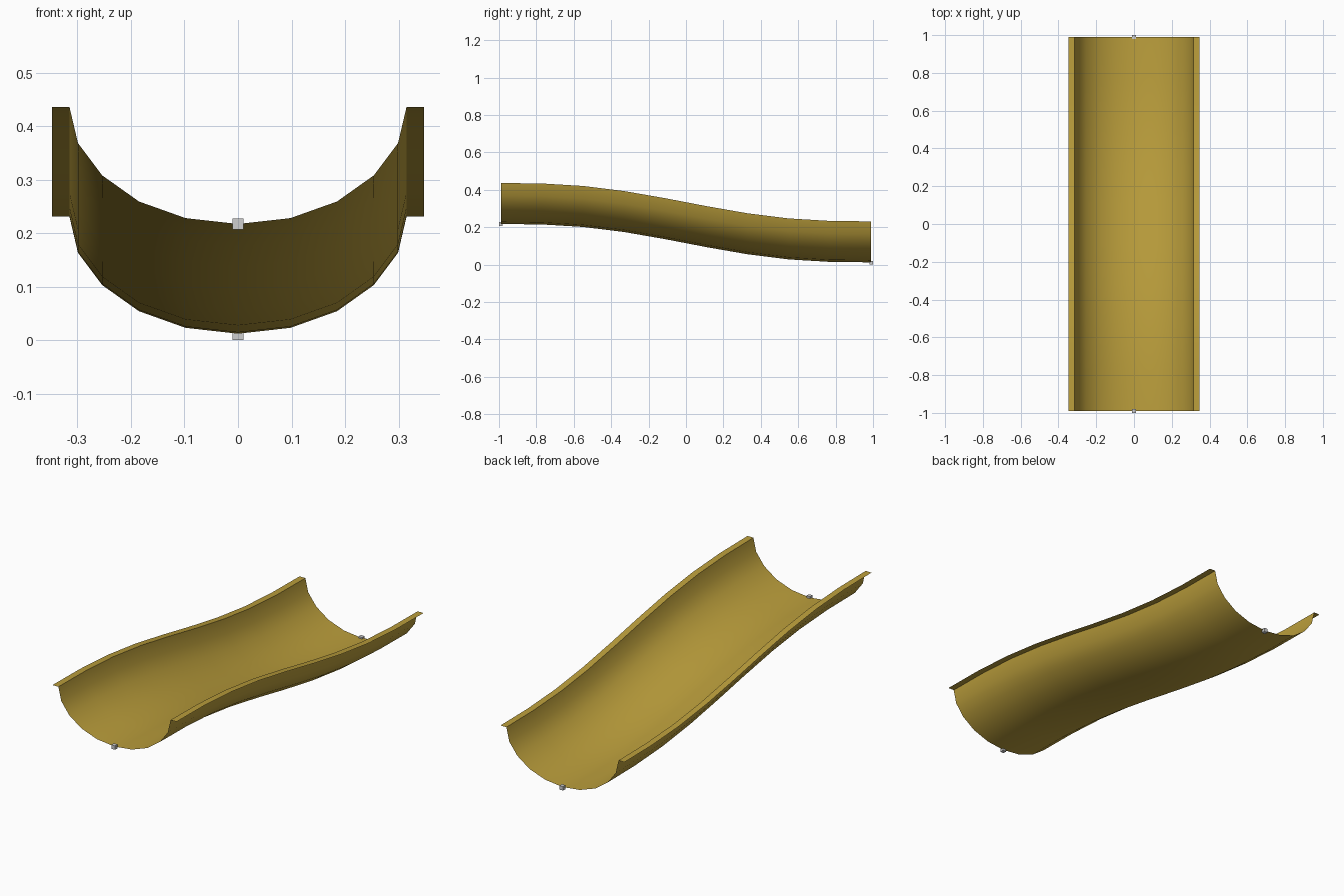
import bpy, bmesh, math

if "Cube" in bpy.data.objects:
    bpy.data.objects.remove(bpy.data.objects["Cube"])


def material(name, rgb):
    m = bpy.data.materials.new(name)
    m.diffuse_color = (*rgb, 1)
    m.use_nodes = True
    m.node_tree.nodes["Principled BSDF"].inputs["Base Color"].default_value = m.diffuse_color
    return m


gold = material("gold", (0.50, 0.345, 0.045))
grey = material("light grey", (0.62, 0.62, 0.62))

# Half cross-section of the open trough: bottom centre to outer lip (x, z)
HALF = [(0, 0), (0.098, 0.011), (0.185, 0.042), (0.254, 0.091),
        (0.299, 0.151), (0.315, 0.219), (0.348, 0.219)]
PROFILE = [(-x, z) for x, z in reversed(HALF[1:])] + HALF
LENGTH, DROP, LOW, STEPS = 1.98, 0.205, 0.012, 9


def height(t):
    # S-shaped descent, level at both ends
    return LOW + DROP * (1 - t ** 3 * (6 * t * t - 15 * t + 10))


# Slide trough: the profile swept along the S-shaped path
bm = bmesh.new()
rows = []
for i in range(STEPS + 1):
    t = i / STEPS
    rows.append([bm.verts.new((x, (t - 0.5) * LENGTH, height(t) + z))
                 for x, z in PROFILE])
for a, b in zip(rows, rows[1:]):
    for j in range(len(PROFILE) - 1):
        bm.faces.new((a[j], a[j + 1], b[j + 1], b[j]))
mesh = bpy.data.meshes.new("slide_trough")
bm.to_mesh(mesh)
bm.free()
mesh.materials.append(gold)
trough = bpy.data.objects.new("slide_trough", mesh)
bpy.context.collection.objects.link(trough)
bpy.context.view_layer.objects.active = trough
trough.select_set(True)
bpy.ops.object.shade_smooth_by_angle(angle=math.radians(45))

# Small connector cubes at the bottom centre of each end
for name, y, z in (("upper_connector", -0.99, LOW + DROP),
                   ("lower_connector", 0.99, 0.01)):
    bpy.ops.mesh.primitive_cube_add(size=0.02, location=(0, y, z))
    cube = bpy.context.object
    cube.name = name
    cube.data.materials.append(grey)
